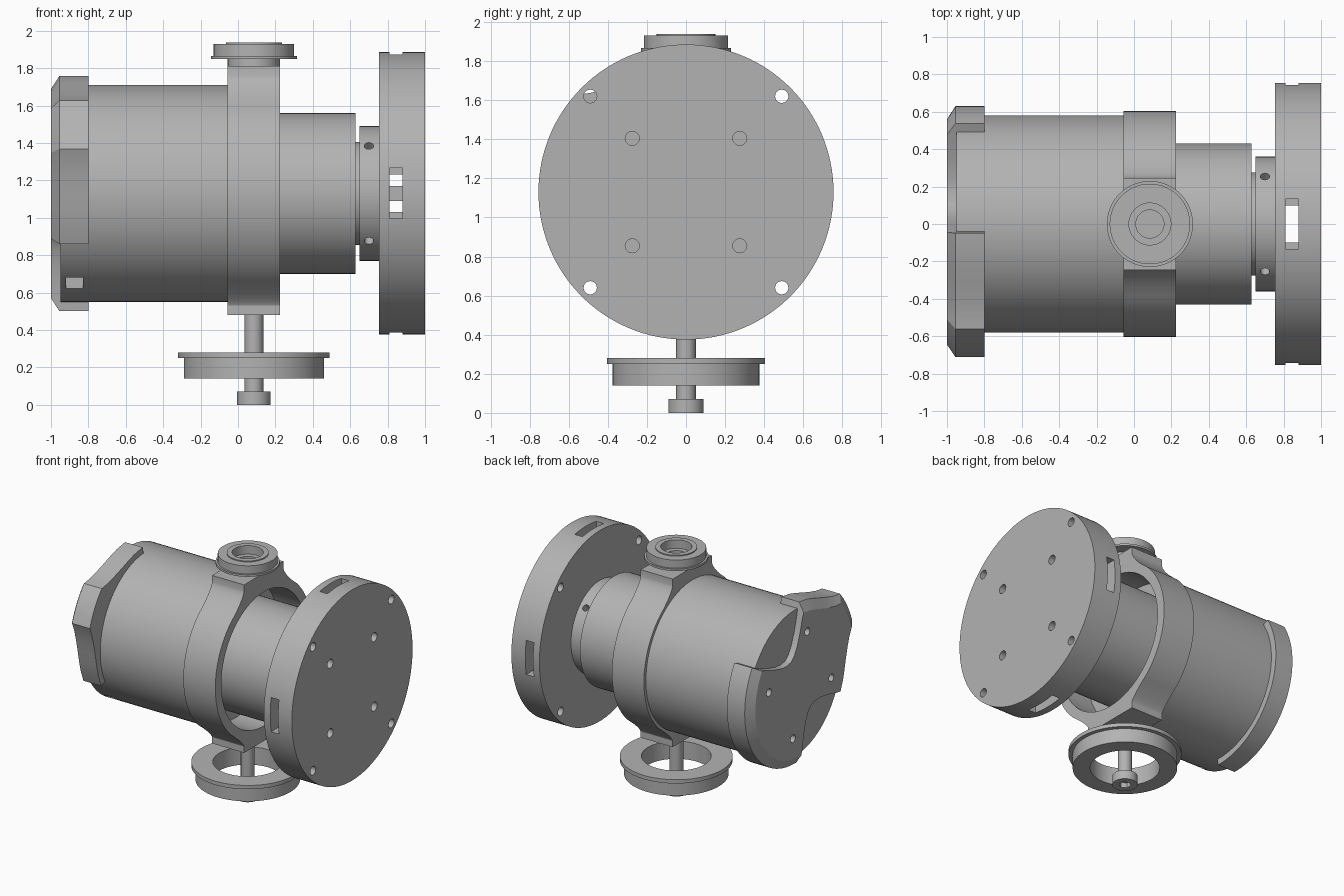
import bpy, bmesh
from math import sin, cos, pi, radians
from mathutils import Matrix, Vector

if "Cube" in bpy.data.objects:
    bpy.data.objects.remove(bpy.data.objects["Cube"])

AXIS_Z = 1.13      # height of the horizontal main axis
POST_X = 0.085     # x of the vertical axis
SIDES = 96

grey = bpy.data.materials.new("machined grey")
grey.use_nodes = True
grey.diffuse_color = (0.45, 0.45, 0.45, 1)
grey.node_tree.nodes["Principled BSDF"].inputs["Base Color"].default_value = (0.45, 0.45, 0.45, 1)


def finish(name, bm):
    bmesh.ops.recalc_face_normals(bm, faces=bm.faces)
    mesh = bpy.data.meshes.new(name)
    bm.to_mesh(mesh)
    bm.free()
    obj = bpy.data.objects.new(name, mesh)
    bpy.context.collection.objects.link(obj)
    mesh.materials.append(grey)
    return obj


def lathe(name, profile, axis, hollow=False, sides=SIDES):
    """Turn (position, radius) points about the main (X) or the vertical (Z) axis."""
    bm = bmesh.new()
    rings = []
    for t, r in profile:
        ring = []
        for i in range(sides):
            a = 2 * pi * i / sides
            u, v = r * cos(a), r * sin(a)
            ring.append(bm.verts.new((t, u, AXIS_Z + v) if axis == "X" else (POST_X + u, v, t)))
        rings.append(ring)
    pairs = list(zip(rings, rings[1:])) + ([(rings[-1], rings[0])] if hollow else [])
    for a, b in pairs:
        for i in range(sides):
            j = (i + 1) % sides
            bm.faces.new((a[i], a[j], b[j], b[i]))
    if not hollow:
        bm.faces.new(rings[0])
        bm.faces.new(rings[-1])
    return finish(name, bm)


def loft(name, sections):
    """Skin equal-length (y, z) outlines placed along x; z is relative to the main axis."""
    bm = bmesh.new()
    rings = [[bm.verts.new((x, y, AXIS_Z + z)) for y, z in pts] for x, pts in sections]
    n = len(rings[0])
    for a, b in zip(rings, rings[1:]):
        for i in range(n):
            j = (i + 1) % n
            bm.faces.new((a[i], a[j], b[j], b[i]))
    bm.faces.new(rings[0])
    bm.faces.new(rings[-1])
    return finish(name, bm)


def rod(center, direction, radius, length, sides=20):
    bm = bmesh.new()
    turn = Vector(direction).to_track_quat("Z", "Y").to_matrix().to_4x4()
    bmesh.ops.create_cone(bm, cap_ends=True, segments=sides, radius1=radius, radius2=radius,
                          depth=length, matrix=Matrix.Translation(center) @ turn)
    return finish("rod", bm)


def box(name, center, size):
    bm = bmesh.new()
    bmesh.ops.create_cube(bm, size=1, matrix=Matrix.Translation(center) @ Matrix.Diagonal((*size, 1)))
    return finish(name, bm)


def cut(target, cutters):
    bpy.context.view_layer.objects.active = target
    for c in cutters:
        c.hide_render = True
        mod = target.modifiers.new("cut", "BOOLEAN")
        mod.operation, mod.solver, mod.object = "DIFFERENCE", "EXACT", c
        bpy.ops.object.modifier_apply(modifier=mod.name)
        bpy.data.objects.remove(c)


def polar(r, deg):
    return r * cos(radians(deg)), r * sin(radians(deg))


# Main barrel with a small port low on the front
barrel = lathe("barrel", [(-0.95, 0.58), (-0.04, 0.58)], "X")
cut(barrel, [box("port", (-0.875, -0.36, 0.645), (0.09, 0.16, 0.07))])

# End cap: one raised lobe and two scooped openings, symmetric about the lobe
LOBE = 150
half = [(0, 0.75), (6, 0.75), (11.5, 0.75), (16, 0.705), (22, 0.67), (30, 0.643), (38, 0.632),
        (46, 0.63), (55.5, 0.63), (57, 0.52), (60, 0.42), (67, 0.32), (76, 0.27), (87, 0.25),
        (98, 0.27), (107, 0.32), (114, 0.42), (117, 0.52), (118.5, 0.63)]
half += [(d, 0.63) for d in range(122, 181, 4)] + [(180, 0.63)]
ring = half + [(360 - d, r) for d, r in reversed(half[1:-1])]
outline = [polar(r, LOBE + d) for d, r in ring]
chamfered = [polar(r - 0.07 if r > 0.6 else r, LOBE + d) for d, r in ring]
cap = loft("end_cap", [(-0.8, outline), (-0.955, outline), (-1.0, chamfered)])
cut(cap, [rod((-1.0, y, AXIS_Z + z), (1, 0, 0), 0.03, 0.16)
          for y, z in (polar(0.4, a) for a in (13, 103, 193, 283))])

# Collar: ring with flat pads above and below, blended by concave fillets
def pad(height):
    p0, p1, p2 = Vector((0.245, height - 0.05)), Vector((0.26, 0.56)), Vector(polar(0.605, 47))
    curve = [p0 * (1 - t) ** 2 + p1 * 2 * t * (1 - t) + p2 * t * t for t in (i / 10 for i in range(11))]
    return [(0.245, height)] + [tuple(p) for p in curve]


upper, lower = pad(0.68), pad(0.65)
right = upper + [polar(0.605, a) for a in range(43, -44, -4)] + [(y, -z) for y, z in reversed(lower)]
shape = right + [(-y, z) for y, z in reversed(right)]
collar = loft("collar", [(-0.055, shape), (0.225, shape)])
cut(collar, [lathe("bore", [(-0.02, 0.53), (0.3, 0.53)], "X")])

# Inner tube and stepped neck with radial screw holes
lathe("inner_tube", [(-0.03, 0.43), (0.627, 0.43)], "X")
lathe("neck", [(0.6, 0.275), (0.66, 0.275)], "X")
hub = lathe("neck_hub", [(0.65, 0.36), (0.76, 0.36)], "X")
cut(hub, [rod((0.7, 0.33 * s, AXIS_Z + 0.33 * t), (0, s, t), 0.025, 0.5)
          for s in (-1, 1) for t in (-1, 1)])

# Large flange with crossed slots and bolt holes
flange = lathe("flange", [(0.755, 0.755), (1.0, 0.755)], "X", sides=128)
cutters = [box("slot", (0.845, 0, AXIS_Z), (0.068, 2, 0.2)),
           box("slot", (0.845, 0, AXIS_Z), (0.068, 0.2, 2))]
for s in (-1, 1):
    cutters.append(box("pocket", (0.845, 0.72 * s, AXIS_Z), (0.068, 0.2, 0.27)))
    cutters.append(box("pocket", (0.845, 0, AXIS_Z + 0.72 * s), (0.068, 0.27, 0.2)))
    for t in (-1, 1):
        cutters.append(rod((0.88, 0.49 * s, AXIS_Z + 0.49 * t), (1, 0, 0), 0.034, 0.5))
        cutters.append(rod((1.0, 0.275 * s, AXIS_Z + 0.275 * t), (1, 0, 0), 0.036, 0.2))
cut(flange, cutters)
box("slot_key", (0.845, 0.6, AXIS_Z), (0.07, 0.1, 0.08))

# Top fitting: neck, thin rim, head with a raised lip and a stepped socket
lathe("top_fitting", [(1.78, 0.14), (1.85, 0.14), (1.85, 0.23), (1.866, 0.23), (1.866, 0.215),
                      (1.93, 0.215), (1.93, 0.15), (1.938, 0.15), (1.938, 0.112), (1.87, 0.112),
                      (1.87, 0.075), (1.82, 0.075)], "Z")

# Bottom shaft, flanged ring around it, and end knob with a hex socket
lathe("bottom_shaft", [(0.05, 0.05), (0.52, 0.05)], "Z", sides=32)
lathe("bottom_ring", [(0.14, 0.25), (0.14, 0.375), (0.25, 0.375), (0.25, 0.405), (0.28, 0.405),
                      (0.28, 0.25)], "Z", hollow=True)
knob = lathe("bottom_knob", [(0, 0.09), (0.072, 0.09)], "Z", sides=48)
cut(knob, [rod((POST_X, 0, 0), (0, 0, 1), 0.045, 0.08, sides=6)])

# Smooth the turned surfaces, keep machined edges crisp
bpy.ops.object.select_all(action="DESELECT")
for obj in bpy.context.collection.objects:
    if obj.type == "MESH":
        if obj.name == "rod":
            continue
        obj.select_set(True)
        bpy.context.view_layer.objects.active = obj
bpy.ops.object.shade_smooth_by_angle(angle=radians(25))
